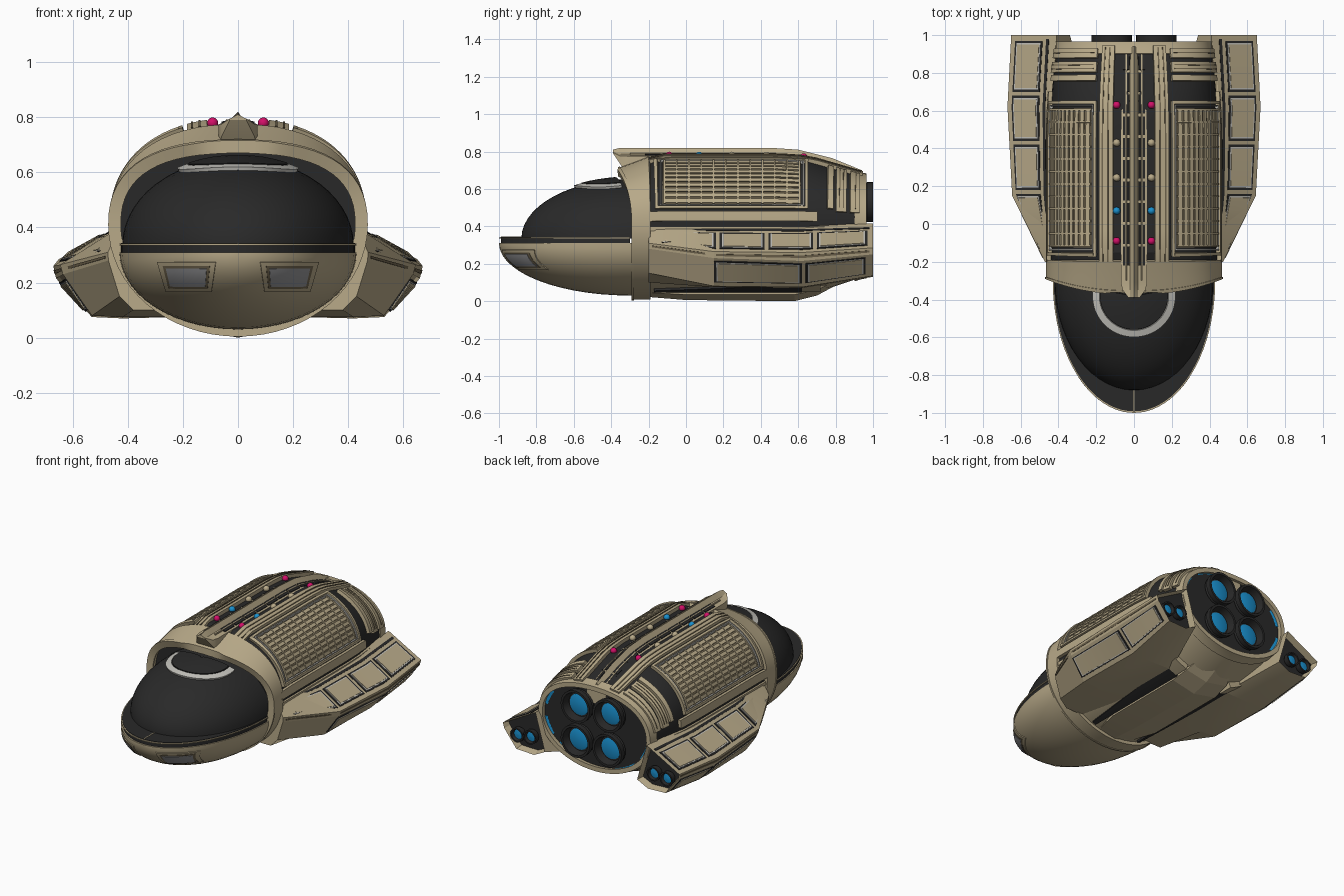
import bpy, bmesh, math
from mathutils import Vector
from math import sin, cos, pi, sqrt

if "Cube" in bpy.data.objects:
    bpy.data.objects.remove(bpy.data.objects["Cube"])

def mat(name, r, g, b):
    m = bpy.data.materials.new(name)
    m.diffuse_color = (r, g, b, 1)
    m.use_nodes = True
    m.node_tree.nodes["Principled BSDF"].inputs["Base Color"].default_value = m.diffuse_color
    return m

TAN, BROWN, DARK = mat("tan", .48, .40, .25), mat("brown", .17, .135, .08), mat("charcoal", .022, .022, .022)
GREY, GLASS = mat("light_grey", .55, .54, .50), mat("window_grey", .30, .30, .31)
BLUE, PINK = mat("blue", .01, .28, .62), mat("magenta", .65, .005, .14)

def lerp(table, y):
    """Interpolate rows (y, a, b, ...) at y."""
    if y <= table[0][0]:
        return table[0][1:]
    for p, q in zip(table, table[1:]):
        if y <= q[0]:
            t = (y - p[0]) / (q[0] - p[0])
            return [a + (b - a) * t for a, b in zip(p[1:], q[1:])]
    return table[-1][1:]

def finish(bm, name, mats, mirror=False, angle=25):
    bmesh.ops.recalc_face_normals(bm, faces=bm.faces)
    me = bpy.data.meshes.new(name)
    bm.to_mesh(me)
    bm.free()
    for m in mats:
        me.materials.append(m)
    ob = bpy.data.objects.new(name, me)
    bpy.context.collection.objects.link(ob)
    if mirror:
        ob.modifiers.new("mirror", 'MIRROR').use_mirror_merge = False
    bpy.ops.object.select_all(action='DESELECT')
    ob.select_set(True)
    bpy.context.view_layer.objects.active = ob
    bpy.ops.object.shade_smooth_by_angle(angle=math.radians(angle))

def loft_bm(rings):
    bm = bmesh.new()
    vs = [[bm.verts.new(p) for p in r] for r in rings]
    n = len(vs[0])
    for a, b in zip(vs, vs[1:]):
        for i in range(n):
            bm.faces.new((a[i], a[(i + 1) % n], b[(i + 1) % n], b[i]))
    bm.faces.new(vs[0])
    bm.faces.new(vs[-1])
    return bm

def add_plate(bm, f, u0, u1, v0, v1, lo, hi, nu=1, nv=1):
    """Solid slab following the surface f(u, v), between two offsets."""
    def point(u, v):
        p, e = f(u, v), 1e-3
        n = (f(u + e, v) - f(u - e, v)).cross(f(u, v + e) - f(u, v - e)).normalized()
        if n.dot(p - Vector((0, max(p.y, -.3), .38))) < 0:
            n = -n
        return bm.verts.new(p + n * lo), bm.verts.new(p + n * hi)
    g = [[point(u0 + (u1 - u0) * i / nu, v0 + (v1 - v0) * j / nv) for j in range(nv + 1)] for i in range(nu + 1)]
    for i in range(nu):
        for j in range(nv):
            for k in (0, 1):
                bm.faces.new((g[i][j][k], g[i + 1][j][k], g[i + 1][j + 1][k], g[i][j + 1][k]))
    edge = ([g[i][0] for i in range(nu)] + [g[nu][j] for j in range(nv)]
            + [g[i][nv] for i in range(nu, 0, -1)] + [g[0][j] for j in range(nv, 0, -1)])
    for a, b in zip(edge, edge[1:] + edge[:1]):
        bm.faces.new((a[0], b[0], b[1], a[1]))

def plates(name, f, specs, lo, hi, m, nu=1, nv=1, mirror=True):
    bm = bmesh.new()
    for s in specs:
        add_plate(bm, f, *s, lo, hi, nu, nv)
    finish(bm, name, [m], mirror)

def lathe(name, profile, m, x, z, n=24):
    finish(loft_bm([[(x + r * cos(2 * pi * i / n), y, z + r * sin(2 * pi * i / n)) for i in range(n)]
                    for r, y in profile]), name, [m], True)

# main fuselage: y, half width, upper height, lower depth
BODY = [(-.36, .445, .28, .38), (-.2, .445, .34, .38), (-.15, .445, .365, .38), (.5, .445, .365, .38),
        (.65, .44, .355, .375), (.8, .425, .31, .33), (.95, .405, .265, .28)]
def body(a, y):
    w, up, down = lerp(BODY, y)
    s, c = sin(a), cos(a)
    e = .87 if c > 0 else 1
    return Vector((w * math.copysign(abs(s) ** e, s), y, .41 + (up if c > 0 else down) * math.copysign(abs(c) ** e, c)))

bm = loft_bm([[body(2 * pi * (i + .5) / 56, y) for i in range(56)]
              for y in (-.25, -.2, -.15, .2, .5, .58, .65, .72, .8, .88, .935)])
for f in bm.faces:
    f.material_index = 1 if f.calc_center_median().z > .40 or len(f.verts) > 4 else 0
finish(bm, "fuselage", [TAN, DARK])

# collar band behind the canopy, front edge sweeping forward at the top
def collar(a, t):
    return body(a, (-.285 - .07 * max(0, cos(a)) ** 2) * (1 - t) - .19 * t)
plates("collar", collar, [(0, pi, 0, 1)], -.012, .022, TAN, 32, 3)
plates("collar_lip", collar, [(0, pi, -.06, .06)], -.02, .026, TAN, 32, 1)

# upper armour shells, grilles and rear ribs
plates("top_rail", body, [(.2, .36, -.2, .94)], -.01, .022, TAN, 2, 14)
plates("rail_edge", body, [(.25, .265, -.19, .93), (.31, .325, -.19, .93)], .01, .026, BROWN, 1, 14)
plates("side_rail", body, [(1.42, 1.54, -.2, .70)], -.01, .022, TAN, 2, 8)
plates("shoulder_rail", body, [(1.60, 1.66, -.2, .93)], -.01, .012, TAN, 1, 12)
def frame(name, a0, a1, y0, y1, wa, wy, hi, m):
    plates(name + "_long", body, [(a0, a0 + wa, y0, y1), (a1 - wa, a1, y0, y1)], -.005, hi, m, 1, 8)
    plates(name + "_cross", body, [(a0 + wa, a1 - wa, y0, y0 + wy), (a0 + wa, a1 - wa, y1 - wy, y1)], -.005, hi, m, 14)
frame("grille_frame", .40, 1.385, -.165, .65, .035, .015, .022, TAN)
frame("grille_inner_frame", .447, 1.34, -.14, .63, .014, .007, .016, GREY)
plates("grille_base", body, [(.47, 1.32, -.125, .615)], -.005, .006, BROWN, 14, 6)
plates("grille_slats", body, [(.487 + .085 * i, .542 + .085 * i, -.12, .61) for i in range(10)], 0, .014, TAN, 1, 6)
plates("grille_bars", body, [(.47, 1.32, -.12 + .0655 * i, -.11 + .0655 * i) for i in range(12)], 0, .018, TAN, 12)
plates("rear_ribs", body, [(.42, 1.36, .755, .785), (.42, 1.40, .80, .855), (.42, 1.40, .875, .925)], -.005, .022, TAN, 14, 2)
plates("rear_rib_lines", body, [(.46, 1.34, y, y + .005) for y in (.815, .835, .90)], .02, .025, BROWN, 14)

# central spine with overhanging prow: y, half width, base, crest
SPINE = [(-.39, .03, .79, .81), (-.35, .06, .73, .82), (-.31, .07, .68, .82), (.45, .07, .70, .82),
         (.6, .07, .68, .81), (.78, .07, .63, .765), (.94, .07, .56, .70)]
rings = []
for y, w, zb, zt in SPINE:
    a, b = max(zb + .005, zt - .045), max(zb + .008, zt - .033)
    rings.append([(-w, y, zb), (-w, y, a), (-.022, y, b), (0, y, zt), (.022, y, b), (w, y, a), (w, y, zb)])
finish(loft_bm(rings), "spine", [TAN])
def spine_top(x, y):
    return Vector((x, y, lerp(SPINE, y)[2] - .033 - (x - .022) * .25))
plates("spine_blocks", spine_top, [(.024, .058, -.22 + .115 * i, -.12 + .115 * i) for i in range(10)], 0, .006, DARK, 1, 2)
plates("spine_rungs", spine_top, [(.036, .042, -.3, .93)], 0, .010, TAN, 1, 14)
for i, (y, m) in enumerate([(-.09, PINK), (.07, BLUE), (.245, TAN), (.43, TAN), (.63, PINK)]):
    bm = bmesh.new()
    bmesh.ops.create_uvsphere(bm, u_segments=12, v_segments=8, radius=.02)
    bmesh.ops.translate(bm, verts=bm.verts, vec=(.092, y, body(.16, y).z + .008))
    finish(bm, "beacon_%d" % i, [m], True, 40)

# nose hull, rim and canopy
def nose(name, length, width, z, h, m):
    rings = []
    for i in range(15):
        ph = math.radians(89.5) * i / 14
        rings.append([(width * cos(ph) * cos(pi * j / 28), -.3 - length * sin(ph), z + h * cos(ph) * sin(pi * j / 28))
                      for j in range(29)])
    rings.insert(0, [(p[0], -.22, p[2]) for p in rings[0]])
    finish(loft_bm(rings), name, [m])
def rim(name, s, z0, z1, m):
    pts = [(.43 * s * cos(pi * i / 40), -.3 - .7 * s * sin(pi * i / 40)) for i in range(41)]
    finish(loft_bm([[(x, y, z) for x, y in pts] for z in (z0, z1)]), name, [m])
nose("nose_hull", .7, .43, .31, -.28, TAN)
rim("rim_groove", .985, .305, .336, DARK)
rim("rim_lip", 1, .334, .341, TAN)
rim("canopy_ledge", .988, .336, .344, DARK)
nose("canopy", .58, .42, .335, .317, DARK)

# headlamp windows and canopy trim
def hull(u, v):
    z, x = .17 + .105 * v, (.095 - .015 * v) + u * (.165 + .045 * v)
    return Vector((x, -.3 - .7 * sqrt(max(0, 1 - (x / .43) ** 2 - ((.31 - z) / .28) ** 2)), z))
plates("window_frame", hull, [(0, 1, 0, 1)], -.01, .005, TAN, 8, 6)
plates("window_seal", hull, [(.09, .91, .12, .88)], 0, .007, BROWN, 8, 6)
plates("window_glass", hull, [(.14, .86, .2, .8)], 0, .009, GLASS, 8, 6)
def dome(r, t):
    x, y = r * sin(t), -.38 - r * cos(t)
    return Vector((x, y, .335 + .317 * sqrt(max(0, 1 - (x / .42) ** 2 - (min(0, y + .3) / .58) ** 2))))
plates("canopy_ring", dome, [(.18, .215, 0, 1.75)], -.01, .012, GREY, 1, 16)
plates("canopy_hatch", dome, [(.01, .175, 0, 1.75)], -.01, .014, DARK, 4, 16)
plates("ledge_seam", lambda x, y: Vector((x, y, .344)), [(-.003, .003, -.99, -.88)], -.002, .002, TAN, mirror=False)

# side pods: y, then x and z of six section corners from top inner to bottom inner
POD = [(-.2, .43, .40, .472, .31, .470, .28, .43, .15, .38, .10, .22, .10),
       (.15, .43, .405, .645, .265, .635, .23, .53, .08, .42, .075, .22, .075),
       (.62, .43, .405, .67, .26, .66, .215, .53, .075, .42, .07, .22, .075),
       (1.0, .41, .415, .65, .285, .64, .25, .55, .135, .42, .13, .34, .17)]
bm = loft_bm([[(r[i], r[0], r[i + 1]) for i in range(1, 12, 2)] for r in POD])
bmesh.ops.recalc_face_normals(bm, faces=bm.faces)
cap = [f for f in bm.faces if f.normal.y > .9]
bmesh.ops.inset_region(bm, faces=cap, thickness=.014, depth=0)
bmesh.ops.translate(bm, verts=cap[0].verts, vec=(0, -.045, 0))
cap[0].material_index = 1
finish(bm, "side_pod", [TAN, DARK], True, 12)
def pod_face(k):
    def f(t, y):
        r = lerp(POD, y)
        return Vector((r[k] + (r[k + 2] - r[k]) * t, y, r[k + 1] + (r[k + 3] - r[k + 1]) * t))
    return f
def inset_panels(name, f, u0, u1, spans):
    for part, d, hi, m in (("border", 0, .004, DARK), ("trim", .012, .006, GREY), ("panel", .02, .009, TAN)):
        plates(name + "_" + part, f, [(u0 + d * 3, u1 - d * 3, a + d, b - d) for a, b in spans], -.002, hi, m, 1, 4)
inset_panels("pod_top", pod_face(0), .30, .90, [(-.13, .16), (.18, .42), (.44, .68), (.70, .97)])
inset_panels("pod_side", pod_face(4), .10, .85, [(.15, .62), (.64, .96)])
plates("pod_top_groove", pod_face(0), [(.16, .22, -.19, .98)], -.002, .003, DARK, 1, 10)
plates("pod_edge_groove", pod_face(2), [(.35, .65, -.18, .98)], -.002, .003, BROWN, 1, 10)

# keel plate with dark recesses beside it
KEEL = [(-.27, .10, .028, .05), (0, .17, .006, .035), (.58, .17, 0, .035), (.7, .16, .03, .06), (.84, .12, .105, .13)]
finish(loft_bm([[(0, y, z), (w, y, e), (w, y, .2), (-w, y, .2), (-w, y, e)] for y, w, z, e in KEEL]), "keel", [TAN], False, 10)
def slot(t, y):
    x = .165 + t * (.025 + .07 * max(0, min(1, (y + .17) / .85)))
    return Vector((x, y, .41 - .38 * sqrt(1 - (x / .445) ** 2)))
plates("keel_slot", slot, [(0, 1, -.17, .62)], -.01, .012, DARK, 3, 8)
plates("keel_pad", slot, [(.1, 1, .62, .72)], -.03, .012, TAN, 2, 2)

# stern ring and engines
plates("stern_ring", body, [(0, pi, .90, .965)], -.022, .008, TAN, 32, 2)
plates("stern_glow", body, [(a, a + .45, .93, .942) for a in (.25, .95, 1.7, 2.35)], -.04, -.02, BLUE, 6)
for label, z in (("upper", .53), ("lower", .30)):
    lathe(label + "_engine", [(.07, .88), (.09, .925), (.085, .94), (.10, .945), (.095, .962), (.107, .967),
                              (.107, 1), (.092, 1), (.08, .95), (.01, .95)], DARK, .117, z)
    lathe(label + "_engine_glow", [(.07, .945), (.07, .956), (.05, .962), (.005, .964)], BLUE, .117, z)
for label, x, z in (("inner", .455, .235), ("outer", .55, .225)):
    lathe(label + "_thruster", [(.03, .94), (.045, .965), (.047, .998), (.038, .998), (.033, .975), (.005, .975)], DARK, x, z, 16)
    lathe(label + "_thruster_glow", [(.031, .97), (.031, .98), (.004, .984)], BLUE, x, z, 16)
